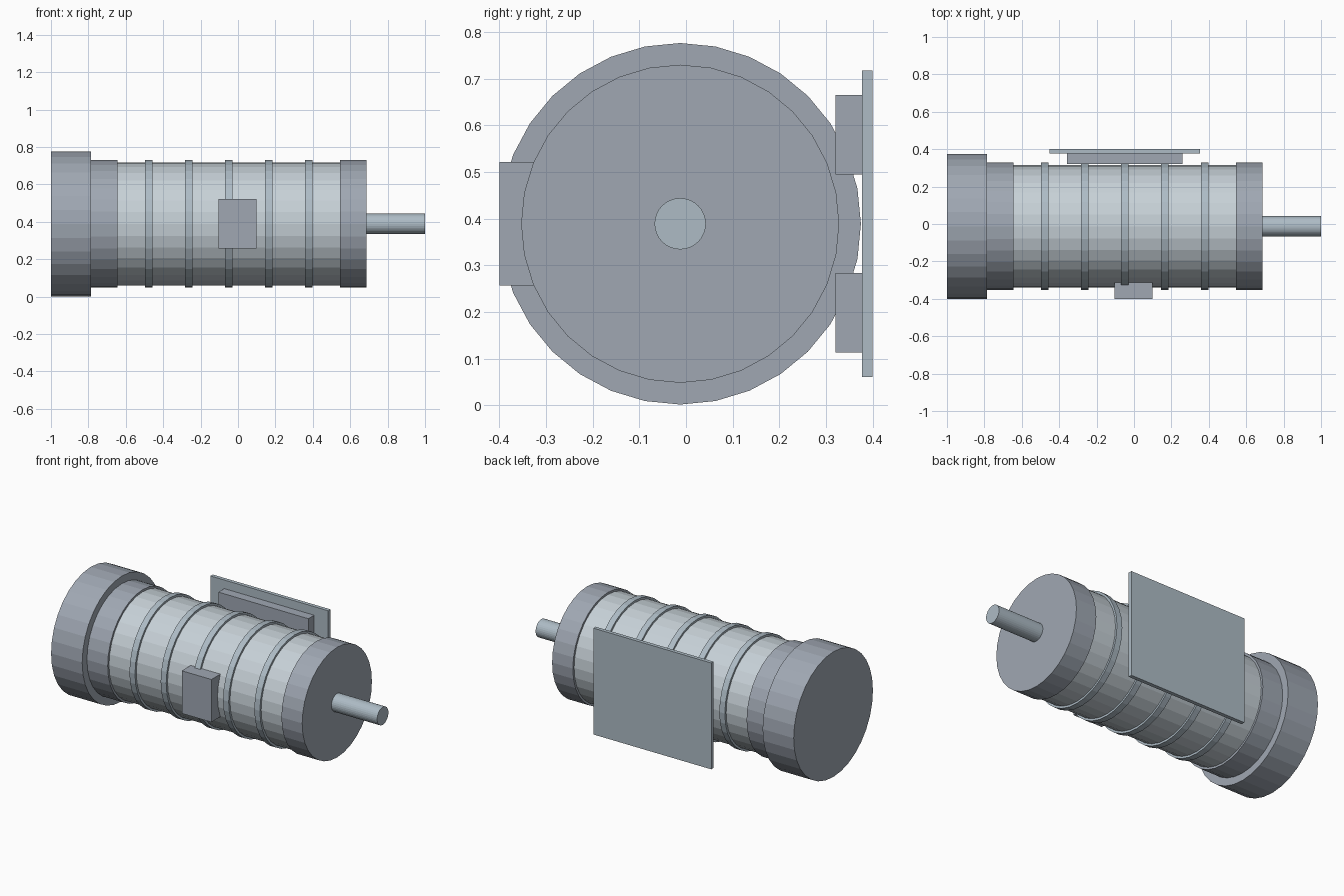
import bpy, bmesh
from math import radians
from mathutils import Matrix

if "Cube" in bpy.data.objects:
    bpy.data.objects.remove(bpy.data.objects["Cube"])

CY, CZ = -0.0125, 0.389   # motor axis


def paint(name, rgb):
    m = bpy.data.materials.new(name)
    m.diffuse_color = (*rgb, 1)
    m.use_nodes = True
    m.node_tree.nodes["Principled BSDF"].inputs["Base Color"].default_value = m.diffuse_color
    return m


DARK = paint("dark_grey", (0.35, 0.39, 0.45))
LIGHT = paint("light_grey", (0.57, 0.635, 0.68))
STEEL = paint("steel_grey", (0.42, 0.50, 0.56))


def add_object(name, bm, mat):
    bmesh.ops.recalc_face_normals(bm, faces=bm.faces)
    mesh = bpy.data.meshes.new(name)
    bm.to_mesh(mesh)
    bm.free()
    mesh.materials.append(mat)
    ob = bpy.data.objects.new(name, mesh)
    bpy.context.collection.objects.link(ob)
    return ob


def drum(name, x0, x1, r, mat, sides=32):
    """Closed cylinder along x on the motor axis."""
    bm = bmesh.new()
    m = Matrix.Translation(((x0 + x1) / 2, CY, CZ)) @ Matrix.Rotation(radians(90), 4, 'Y')
    bmesh.ops.create_cone(bm, cap_ends=True, segments=sides, radius1=r, radius2=r,
                          depth=x1 - x0, matrix=m)
    return add_object(name, bm, mat)


def box(name, x, y, z, mat):
    """Box from (min, max) pairs."""
    bm = bmesh.new()
    centre = [(a + b) / 2 for a, b in (x, y, z)]
    size = [b - a for a, b in (x, y, z)]
    bmesh.ops.create_cube(bm, size=1,
                          matrix=Matrix.Translation(centre) @ Matrix.Diagonal((*size, 1)))
    return add_object(name, bm, mat)


# Housing, end covers and shaft
drum("fan_cover", -1.0, -0.787, 0.3875, DARK)
drum("rear_end_bell", -0.787, -0.645, 0.341, DARK)
drum("motor_body", -0.645, 0.545, 0.328, LIGHT)
drum("front_end_bell", 0.545, 0.687, 0.341, DARK)
drum("shaft", 0.687, 1.0, 0.055, STEEL)

# Raised bands around the body
for i in range(5):
    x = -0.477 + i * 0.2138
    drum(f"body_band_{i + 1}", x - 0.019, x + 0.019, 0.341, STEEL)

# Terminal box on the front
box("terminal_box", (-0.105, 0.098), (-0.4, -0.31), (0.257, 0.521), DARK)

# Mounting feet and base plate on the back
for name, side in (("lower_foot", -1), ("upper_foot", 1)):
    z = sorted((CZ + side * 0.106, CZ + side * 0.276))
    box(name, (-0.358, 0.258), (0.32, 0.378), z, DARK)
box("base_plate", (-0.453, 0.354), (0.377, 0.4), (0.06, 0.718), STEEL)
